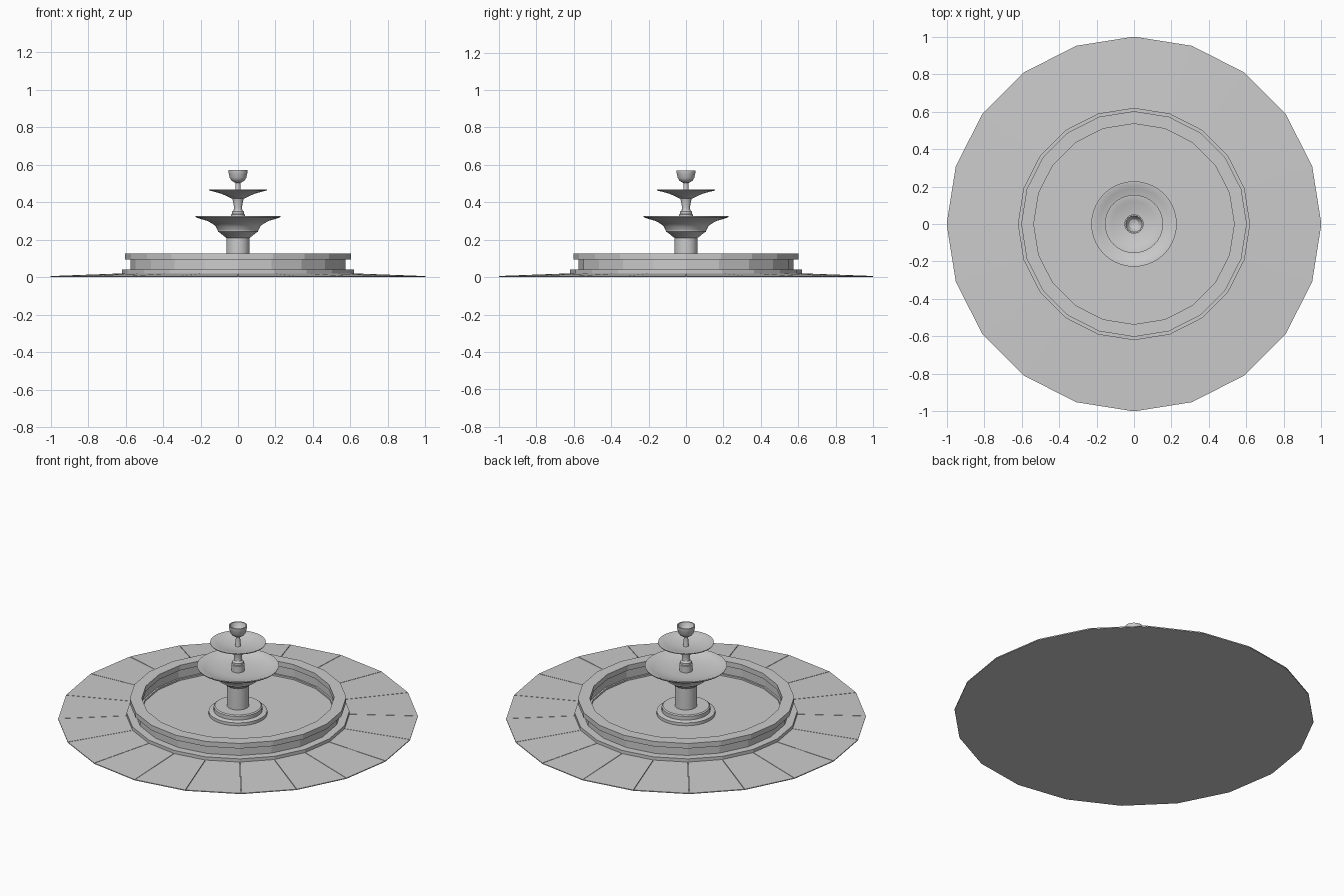
import bpy, bmesh, math

if "Cube" in bpy.data.objects:
    bpy.data.objects.remove(bpy.data.objects["Cube"])

LOW, ROUND = 20, 40


def finish(name, bm, smooth):
    bmesh.ops.remove_doubles(bm, verts=bm.verts, dist=1e-5)
    bmesh.ops.recalc_face_normals(bm, faces=bm.faces)
    mesh = bpy.data.meshes.new(name)
    bm.to_mesh(mesh)
    bm.free()
    ob = bpy.data.objects.new(name, mesh)
    bpy.context.collection.objects.link(ob)
    if smooth:
        bpy.ops.object.select_all(action='DESELECT')
        ob.select_set(True)
        bpy.context.view_layer.objects.active = ob
        bpy.ops.object.shade_smooth_by_angle(angle=math.radians(30))
    return ob


def lathe(name, profile, sides=ROUND, closed=False, smooth=True):
    """Revolve (radius, height) points around z; closed joins last to first."""
    bm = bmesh.new()
    rings = []
    for r, z in profile:
        if r == 0:
            rings.append([bm.verts.new((0, 0, z))] * sides)
        else:
            rings.append([bm.verts.new((r * math.cos(a), r * math.sin(a), z))
                          for a in (math.tau * i / sides for i in range(sides))])
    pairs = list(zip(rings, rings[1:]))
    if closed:
        pairs.append((rings[-1], rings[0]))
    for lo, hi in pairs:
        for i in range(sides):
            j = (i + 1) % sides
            bm.faces.new(list(dict.fromkeys((lo[i], lo[j], hi[j], hi[i]))))
    return finish(name, bm, smooth)


# Bedding under the paving
lathe("paving_base", [(0, 0), (0.998, 0), (0.998, 0.002), (0.6, 0.016), (0, 0.016)],
      LOW, smooth=False)

# Sloping wedge-shaped paving slabs with thin joints
bm = bmesh.new()
for i in range(LOW):
    corners = []
    for k, side in ((i, 1), (i + 1, -1)):
        a = math.tau * k / LOW
        for r, z in ((0.6, 0.021), (1.0, 0.006)):
            b = a + side * 0.0015 / r
            corners.append([bm.verts.new((r * math.cos(b), r * math.sin(b), h))
                            for h in (0.001, z)])
    a_in, a_out, b_in, b_out = corners
    loop = [a_in, a_out, b_out, b_in]
    bm.faces.new([c[0] for c in loop])
    bm.faces.new([c[1] for c in loop])
    for p, q in zip(loop, loop[1:] + loop[:1]):
        bm.faces.new((p[0], q[0], q[1], p[1]))
finish("paving_slabs", bm, False)

# Pool: footing, wall, overhanging rim
lathe("pool_footing", [(0.54, 0.005), (0.62, 0.005), (0.62, 0.04), (0.54, 0.04)],
      LOW, True, False)
lathe("pool_wall", [(0.55, 0.02), (0.575, 0.02), (0.575, 0.1), (0.55, 0.1)],
      LOW, True, False)
lathe("pool_rim", [(0.535, 0.095), (0.602, 0.095), (0.602, 0.126), (0.535, 0.126)],
      LOW, True, False)
lathe("pool_floor", [(0, 0.01), (0.56, 0.01), (0.56, 0.03), (0, 0.03)],
      LOW, smooth=False)

# Stepped plinth and main column
lathe("plinth", [(0, 0.025), (0.163, 0.025), (0.163, 0.048), (0.155, 0.052),
                 (0.135, 0.052), (0.135, 0.075), (0.128, 0.08), (0, 0.08)])
lathe("main_column", [(0, 0.075), (0.062, 0.075), (0.062, 0.21), (0.072, 0.217),
                      (0.095, 0.236), (0.108, 0.243), (0.108, 0.25), (0, 0.25)])

# Large bowl
lathe("large_bowl", [(0, 0.248), (0.108, 0.248), (0.118, 0.27), (0.135, 0.285),
                     (0.165, 0.301), (0.2, 0.311), (0.225, 0.319), (0.228, 0.326),
                     (0.218, 0.326), (0.19, 0.315), (0.15, 0.304), (0.1, 0.297),
                     (0, 0.295)])

# Upper column
lathe("upper_column", [(0, 0.29), (0.037, 0.29), (0.037, 0.335), (0.032, 0.338),
                       (0.032, 0.35), (0.023, 0.36), (0.021, 0.375), (0.028, 0.41),
                       (0.032, 0.425), (0, 0.425)])

# Middle bowl
lathe("middle_bowl", [(0, 0.42), (0.035, 0.42), (0.055, 0.431), (0.09, 0.446),
                      (0.125, 0.456), (0.154, 0.463), (0.155, 0.468),
                      (0.147, 0.468), (0.12, 0.461), (0.08, 0.451), (0.04, 0.446),
                      (0, 0.445)])

# Top stem and finial cup
lathe("top_stem", [(0, 0.44), (0.017, 0.44), (0.014, 0.45), (0.012, 0.5),
                   (0.018, 0.51), (0, 0.51)])
lathe("top_cup", [(0, 0.504), (0.02, 0.506), (0.036, 0.517), (0.045, 0.532),
                  (0.048, 0.55), (0.051, 0.558), (0.051, 0.571), (0.044, 0.571),
                  (0.038, 0.55), (0.025, 0.535), (0.01, 0.53), (0, 0.53)])
